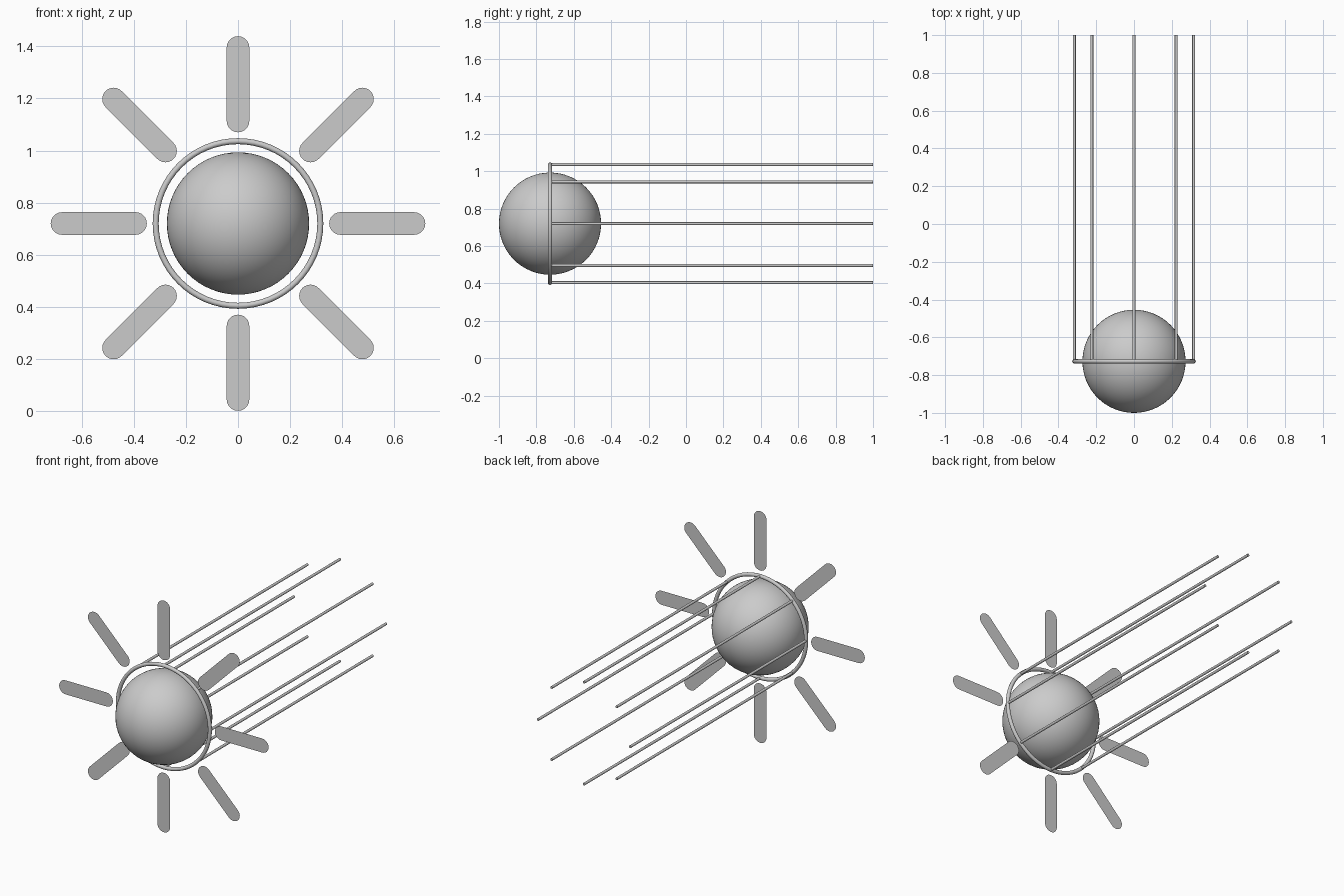
import bpy, bmesh, math

if "Cube" in bpy.data.objects:
    bpy.data.objects.remove(bpy.data.objects["Cube"])

CY, CZ = -0.727, 0.72        # centre of the sun
RING_R = 0.316


def material(name, value):
    m = bpy.data.materials.new(name)
    m.diffuse_color = (value, value, value, 1)
    m.use_nodes = True
    m.node_tree.nodes["Principled BSDF"].inputs["Base Color"].default_value = m.diffuse_color
    return m


grey = material("light grey", 0.6)


def finish(name, smooth=True):
    ob = bpy.context.object
    ob.name = name
    ob.data.materials.append(grey)
    if smooth:
        bpy.ops.object.shade_smooth_by_angle(angle=math.radians(40))
    return ob


# Central ball
bpy.ops.mesh.primitive_uv_sphere_add(segments=64, ring_count=32, radius=0.273,
                                     location=(0, CY, CZ))
finish("ball")

# Ring around the ball
bpy.ops.mesh.primitive_torus_add(major_radius=RING_R, minor_radius=0.0115,
                                 major_segments=64, minor_segments=12,
                                 location=(0, CY, CZ), rotation=(math.pi / 2, 0, 0))
finish("ring")


# Flat round-ended ray, drawn along its radial direction
def add_ray(index, angle, inner=0.35, outer=0.719, half=0.0435, steps=12):
    bm = bmesh.new()
    outline = []
    for centre, start in ((outer - half, -math.pi / 2), (inner + half, math.pi / 2)):
        for i in range(steps + 1):
            t = start + math.pi * i / steps
            outline.append((centre + half * math.cos(t), half * math.sin(t)))
    c, s = math.cos(angle), math.sin(angle)
    bm.faces.new([bm.verts.new((r * c - w * s, 0, r * s + w * c)) for r, w in outline])
    mesh = bpy.data.meshes.new("ray")
    bm.to_mesh(mesh)
    bm.free()
    ob = bpy.data.objects.new(f"ray_{index}", mesh)
    ob.location = (0, CY, CZ)
    mesh.materials.append(grey)
    bpy.context.collection.objects.link(ob)


# Eight rays, and eight long rods running back from the ring
for k in range(8):
    a = k * math.pi / 4
    add_ray(k + 1, a)
    bpy.ops.mesh.primitive_cylinder_add(
        vertices=12, radius=0.008, depth=1 - CY,
        location=(RING_R * math.cos(a), (1 + CY) / 2, CZ + RING_R * math.sin(a)),
        rotation=(math.pi / 2, 0, 0))
    finish(f"rod_{k + 1}")
